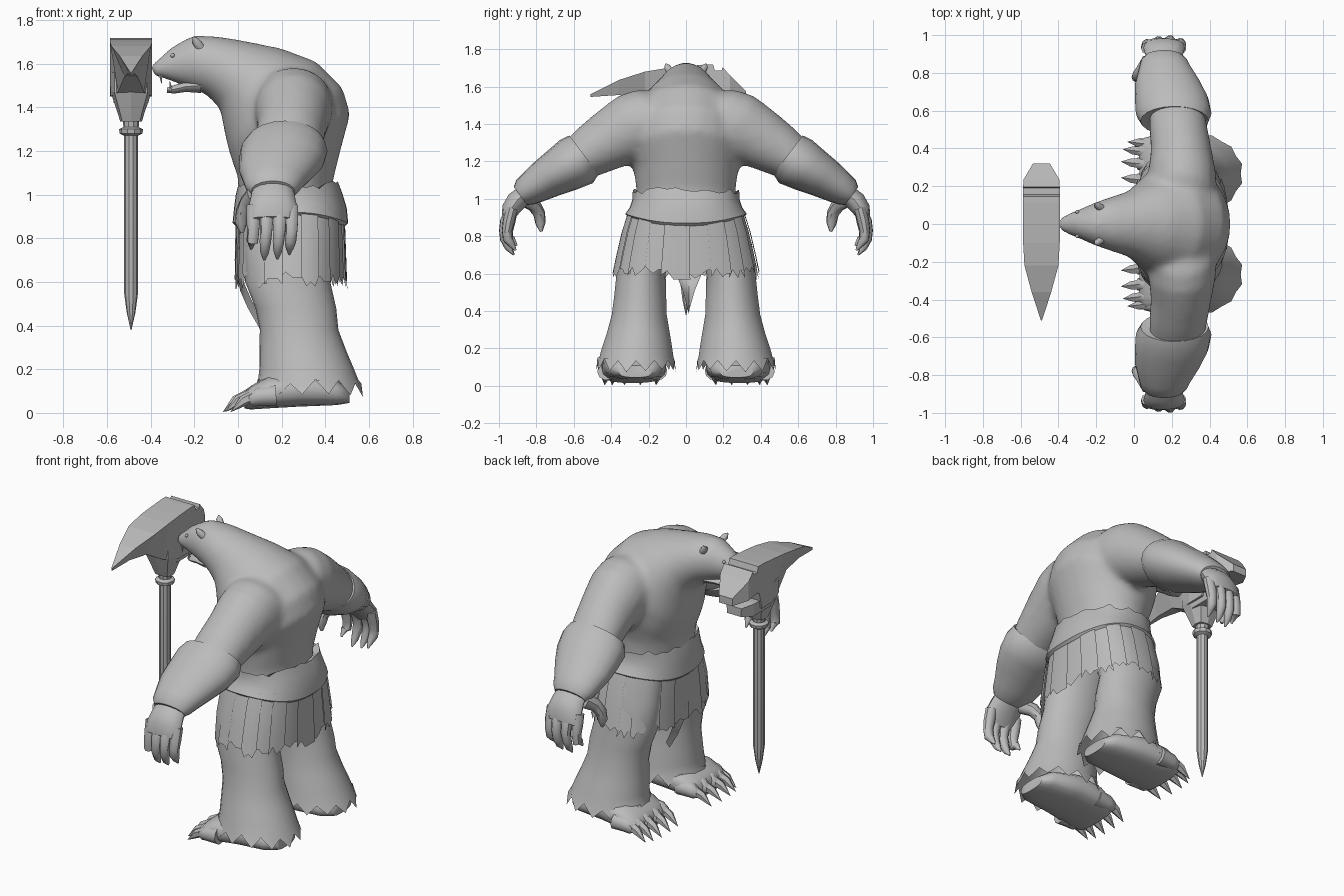
import bpy, bmesh, math, random
from mathutils import Vector as V

random.seed(4)
grey = bpy.data.materials.new("stone_grey")
grey.diffuse_color = (0.5, 0.5, 0.5, 1)


def ring(c, a, b, n=20, p=1.0):
    """Closed section around c with half axes a and b; p < 1 makes it boxier."""
    c, a, b, pts = V(c), V(a), V(b), []
    for i in range(n):
        t = 2 * math.pi * i / n
        u, v = math.cos(t), math.sin(t)
        pts.append(c + a * math.copysign(abs(u) ** p, u) + b * math.copysign(abs(v) ** p, v))
    return pts


def loft(bm, rings, caps=True):
    rows = [[bm.verts.new(q) for q in r] for r in rings]
    n = len(rows[0])
    for r, s in zip(rows, rows[1:]):
        for i in range(n):
            bm.faces.new((r[i], r[(i + 1) % n], s[(i + 1) % n], s[i]))
    if caps:
        bm.faces.new(rows[0])
        bm.faces.new(rows[-1])


def tube(bm, pts, radii, n=8):
    """Round tapering limb along a path."""
    pts, rings = [V(p) for p in pts], []
    for i, (p, r) in enumerate(zip(pts, radii)):
        d = (pts[min(i + 1, len(pts) - 1)] - pts[max(i - 1, 0)]).normalized()
        a = d.cross(V((0.31, 0.9, 0.2))).normalized()
        rings.append(ring(p, a * r, d.cross(a) * r, n))
    loft(bm, rings)


def finish(name, bm, mirror=False, angle=40):
    bmesh.ops.recalc_face_normals(bm, faces=bm.faces)
    me = bpy.data.meshes.new(name)
    bm.to_mesh(me)
    bm.free()
    me.materials.append(grey)
    ob = bpy.data.objects.new(name, me)
    bpy.context.collection.objects.link(ob)
    bpy.ops.object.select_all(action='DESELECT')
    ob.select_set(True)
    bpy.context.view_layer.objects.active = ob
    if angle:
        bpy.ops.object.shade_smooth_by_angle(angle=math.radians(angle))
    if mirror:
        m = ob.modifiers.new("mirror", 'MIRROR')
        m.use_axis = (False, True, False)
    return ob


# Body: head, hunched back and waist, lofted from top/bottom points and half width
bm = bmesh.new()
spine = [(-.40, 1.595, -.39, 1.54, .038), (-.35, 1.635, -.335, 1.53, .058),
         (-.30, 1.68, -.27, 1.505, .08), (-.21, 1.73, -.20, 1.48, .115),
         (-.10, 1.727, -.14, 1.455, .145), (.03, 1.705, -.08, 1.39, .175),
         (.20, 1.67, -.065, 1.30, .235), (.36, 1.61, -.045, 1.21, .30),
         (.48, 1.49, -.02, 1.13, .32), (.515, 1.37, 0, 1.08, .305),
         (.475, 1.22, 0, 1.04, .275), (.435, 1.06, .01, .98, .265), (.43, .90, .02, .90, .27)]
rings = []
for x0, z0, x1, z1, w in spine:
    a, b = V((x0, 0, z0)), V((x1, 0, z1))
    rings.append(ring((a + b) / 2, (a - b) / 2, (0, w, 0), 24))
loft(bm, rings)
# Upper arms, fused with the body
for s in (1, -1):
    arm = [(.25, .06, 1.43, .16, .16), (.255, .17, 1.42, .18, .19), (.255, .27, 1.385, .18, .19),
           (.25, .39, 1.325, .162, .165), (.235, .51, 1.255, .155, .14), (.22, .66, 1.16, .14, .10)]
    loft(bm, [ring((x, s * y, z), (rx, 0, 0), (0, s * rz * .5, rz * .87)) for x, y, z, rx, rz in arm])
body = finish("body", bm, angle=None)
re = body.modifiers.new("fuse", 'REMESH')
re.mode, re.voxel_size, re.use_smooth_shade = 'VOXEL', .018, True
sm = body.modifiers.new("soften", 'SMOOTH')
sm.factor, sm.iterations = .5, 12

# Lower jaw
bm = bmesh.new()
jaw = [(-.17, 1.50, .085, .035), (-.24, 1.495, .065, .025), (-.29, 1.483, .045, .02), (-.325, 1.478, .022, .012)]
loft(bm, [ring((x, 0, z), (0, w, 0), (0, 0, h), 14) for x, z, w, h in jaw])
finish("lower_jaw", bm)

# Teeth, ears and eyes
bm = bmesh.new()
tube(bm, [(-.355, .03, 1.55), (-.35, .03, 1.51)], [.009, .001], 6)
tube(bm, [(-.305, .026, 1.475), (-.313, .026, 1.52)], [.009, .001], 6)
finish("teeth", bm, True)
bm = bmesh.new()
tube(bm, [(-.17, .08, 1.67), (-.195, .10, 1.705), (-.205, .108, 1.722)], [.022, .018, .004], 10)
finish("ears", bm, True)
bm = bmesh.new()
bmesh.ops.create_uvsphere(bm, u_segments=10, v_segments=6, radius=.01)
bmesh.ops.translate(bm, verts=bm.verts, vec=(-.30, .064, 1.638))
finish("eyes", bm, True)

# Forearm cuff with a wide upper rim, closing softly at the wrist
bm = bmesh.new()
cuff = [(.22, .55, 1.23, .15, .11), (.215, .545, 1.235, .18, .13), (.21, .585, 1.20, .20, .145),
        (.20, .66, 1.155, .195, .13), (.18, .74, 1.11, .175, .112), (.165, .82, 1.06, .14, .092),
        (.16, .86, 1.035, .125, .08), (.16, .885, 1.015, .10, .06)]
loft(bm, [ring((x, y, z), (rx, 0, 0), (0, h * .6, h * .8), 20) for x, y, z, rx, h in cuff])
finish("forearm_cuff", bm, True)

# Hand with hanging fingers and thumb
bm = bmesh.new()
palm = [(.16, .84, 1.05, .09, .05), (.16, .90, .995, .10, .058), (.16, .94, .94, .112, .05), (.155, .96, .885, .105, .03)]
loft(bm, [ring((x, y, z), (rx, 0, 0), (0, h * .85, h * .5), 14) for x, y, z, rx, h in palm])
for x, tip, out in ((.07, .75, -.02), (.13, .70, -.005), (.19, .705, 0), (.245, .725, -.015)):
    tube(bm, [(x, .93, .95), (x, .963 + out, .88), (x, .972 + out, .83), (x - .004, .968 + out, .785),
              (x - .008, .95 + out, tip + .035), (x - .01, .925 + out, tip)], [.032, .032, .028, .027, .02, .005], 9)
tube(bm, [(.08, .86, 1.0), (.045, .81, .965), (.022, .785, .92), (.015, .778, .87), (.02, .775, .825)],
     [.045, .038, .033, .028, .008], 9)
finish("hand", bm, True)

# Belt: thick wrap with a drooping lower edge and torn flared rim
bm = bmesh.new()
rows, n = [], 40
for cx, rx, ry, z, droop, tear in ((.215, .19, .25, 1.01, 0, 0), (.23, .23, .285, 1.04, 0, .014), (.235, .245, .285, 1.0, 0, 0),
                                   (.24, .258, .30, .955, .015, 0), (.24, .265, .325, .92, .05, 0),
                                   (.24, .25, .31, .905, .05, 0)):
    r = ring((cx, 0, z), (rx, 0, 0), (0, ry, 0), n, .88)
    for i, q in enumerate(r):
        q.z += tear * random.uniform(-1, 1.6) - droop * abs(math.cos(2 * math.pi * i / n)) ** 2
    rows.append(r)
loft(bm, rows, False)
finish("belt", bm)

# Skirt: overlapping hide strips with ragged ends
bm = bmesh.new()
strips, cols = 22, 4
for k in range(strips):
    end = random.uniform(.56, .605)
    off = .008 * (k % 2)
    grid = []
    for j in range(cols + 1):
        t = 2 * math.pi * (k + j / cols * 1.12) / strips
        low = end + random.choice((0, .02, .045))
        col = []
        for f in (0, .35, .7, 1):
            z = .94 + (low - .94) * f
            g = (.94 - z) / .34
            c, s = math.cos(t), math.sin(t)
            rx, ry = .238 + .012 * g + off, .30 + .087 * g ** .8 + off
            col.append(bm.verts.new((.242 + rx * math.copysign(abs(c) ** .85, c),
                                     ry * math.copysign(abs(s) ** .85, s), z)))
        grid.append(col)
    for a, b in zip(grid, grid[1:]):
        for i in range(3):
            bm.faces.new((a[i], a[i + 1], b[i + 1], b[i]))
finish("skirt_strips", bm)

# Long pointed loincloth flap at the front
bm = bmesh.new()
rows = [[bm.verts.new((x + .02 * abs(u), .015 + w * u, z + .03 * abs(u))) for u in (-1, 0, 1)]
        for x, w, z in ((-.01, .10, .90), (-.015, .09, .70), (.01, .065, .56), (.045, .032, .48), (.10, .005, .385))]
for r, s in zip(rows, rows[1:]):
    for i in range(2):
        bm.faces.new((r[i], r[i + 1], s[i + 1], s[i]))
finish("loincloth", bm)

# Legs: flared, with a jagged hem of outward spikes
bm = bmesh.new()
leg = [(.225, .16, .95, .19, .14), (.225, .215, .75, .195, .14), (.228, .24, .60, .195, .132),
       (.265, .245, .48, .185, .14), (.28, .25, .38, .18, .148), (.298, .255, .28, .20, .17),
       (.315, .262, .20, .217, .19), (.322, .265, .15, .23, .20), (.325, .267, .12, .24, .208)]
rows = [ring((x, y, z), (rx, 0, 0), (0, ry, 0), 26) for x, y, z, rx, ry in leg]
for i, q in enumerate(rows[-1]):
    q.z += (-.035 if i % 2 else .028) + random.uniform(-.015, .012)
    if i % 2:
        q.x += (q.x - .325) * .06
        q.y += (q.y - .267) * .03
loft(bm, rows, False)
finish("leg", bm, True, 50)

# Feet
bm = bmesh.new()
foot = [(.51, .27, .09, .045, .11), (.45, .27, .14, .035, .15), (.28, .272, .165, .028, .19),
        (.14, .28, .175, .02, .17), (.06, .285, .165, .015, .125), (.03, .285, .14, .02, .09)]
loft(bm, [ring((x, y, (a + b) / 2), (0, w, 0), (0, 0, (b - a) / 2), 18, .75) for x, y, w, a, b in foot])
finish("foot", bm, True, 50)

# Toes and claws
toes, claws = bmesh.new(), bmesh.new()
for y, x in ((.15, .01), (.235, 0), (.32, 0), (.385, .01), (.425, .035)):
    tube(toes, [(x + .14, y, .08), (x + .06, y, .075), (x + .025, y, .06), (x + .01, y, .05)], [.05, .044, .034, .015], 10)
    tube(claws, [(x + .05, y, .08), (x - .01, y + .005, .055), (x - .068, y + .01, .005)], [.03, .025, .001], 6)
finish("toes", toes, True)
finish("claws", claws, True)

# Axe handle with pointed butt and collar
bm = bmesh.new()
loft(bm, [ring((-.49, 0, z), (r, 0, 0), (0, r, 0), 10) for z, r in
          ((.38, .002), (.46, .02), (.55, .032), (1.27, .032), (1.28, .052), (1.30, .055), (1.31, .035), (1.36, .04))])
finish("axe_handle", bm, angle=35)


def slab(bm, rows):
    """Box sections along y: y, top z, bottom z, top half width, bottom half width."""
    loft(bm, [[V((-.49 + x, y, z)) for x, z in ((-w, t), (w, t), (v, b), (-v, b))] for y, t, b, w, v in rows])


# Axe head: pointed blade with a grooved top, split back block and tapered socket
bm = bmesh.new()
slab(bm, [(-.51, 1.56, 1.545, .003, .003), (-.36, 1.635, 1.555, .052, .015), (-.22, 1.68, 1.54, .09, .03),
          (-.10, 1.70, 1.47, .097, .06), (.0, 1.71, 1.45, .097, .095), (.11, 1.718, 1.45, .097, .097),
          (.135, 1.718, 1.55, .097, .097), (.145, 1.718, 1.555, .097, .097), (.155, 1.685, 1.56, .097, .097),
          (.19, 1.685, 1.555, .097, .097), (.195, 1.705, 1.555, .097, .097),
          (.235, 1.66, 1.545, .095, .095), (.32, 1.575, 1.53, .045, .045)])
slab(bm, [(.0, 1.50, 1.42, .09, .08), (.17, 1.50, 1.42, .09, .08), (.24, 1.485, 1.435, .05, .045)])
loft(bm, [ring((-.49, 0, z), (w, 0, 0), (0, d, 0), 8, .6) for z, w, d in
          ((1.335, .05, .045), (1.37, .06, .06), (1.47, .094, .10), (1.56, .094, .10))])
finish("axe_head", bm, angle=None)
